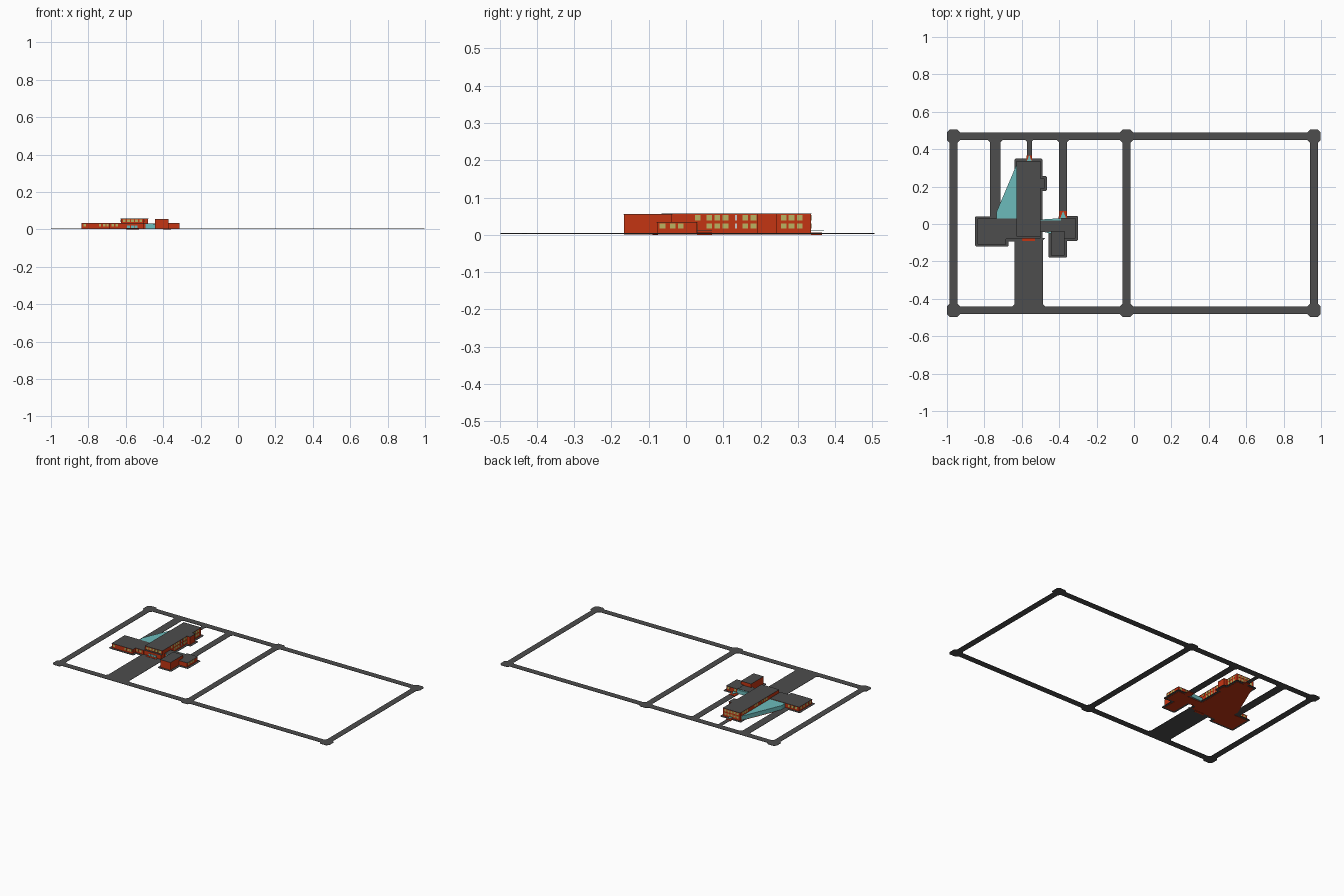
import bpy, bmesh

if "Cube" in bpy.data.objects:
    bpy.data.objects.remove(bpy.data.objects["Cube"])


def material(name, rgb):
    m = bpy.data.materials.new(name)
    m.diffuse_color = (*rgb, 1)
    m.use_nodes = True
    m.node_tree.nodes["Principled BSDF"].inputs["Base Color"].default_value = m.diffuse_color
    return m


BRICK = material("brick", (0.55, 0.035, 0.006))
GREY = material("dark_grey", (0.075, 0.075, 0.075))
GLASS = material("teal_glass", (0.15, 0.5, 0.5))
PANE = material("yellow_pane", (0.5, 0.45, 0.12))
WHITE = material("white", (0.8, 0.8, 0.78))


def prisms(name, outlines, z0, z1, mat):
    """One object made of flat outlines extruded from z0 to z1."""
    bm = bmesh.new()
    for pts in outlines:
        face = bm.faces.new([bm.verts.new((x, y, z0)) for x, y in pts])
        ext = bmesh.ops.extrude_face_region(bm, geom=[face], use_keep_orig=True)
        for v in ext["geom"]:
            if isinstance(v, bmesh.types.BMVert):
                v.co.z = z1
    bmesh.ops.recalc_face_normals(bm, faces=bm.faces)
    me = bpy.data.meshes.new(name)
    bm.to_mesh(me)
    bm.free()
    me.materials.append(mat)
    ob = bpy.data.objects.new(name, me)
    bpy.context.collection.objects.link(ob)
    return ob


def rect(x0, x1, y0, y1):
    return [(x0, y0), (x1, y0), (x1, y1), (x0, y1)]


def octagon(x0, x1, y0, y1, c):
    return [(x0 + c, y0), (x1 - c, y0), (x1, y0 + c), (x1, y1 - c),
            (x1 - c, y1), (x0 + c, y1), (x0, y1 - c), (x0, y0 + c)]


def flared(x0, x1, y0, y1, f0, f1):
    """Strip along y that widens at its ends by f0 and f1."""
    pts = [(x0 - f0, y0), (x1 + f0, y0)]
    pts += [(x1, y0 + f0)] if f0 else []
    pts += [(x1, y1 - f1)] if f1 else []
    pts += [(x1 + f1, y1), (x0 - f1, y1)]
    pts += [(x0, y1 - f1)] if f1 else []
    pts += [(x0, y0 + f0)] if f0 else []
    return pts


# Streets, drawn as thin slabs
LO, HI = 0.0028, 0.0048
RX, RY = (-0.965, -0.04, 0.963), (-0.461, 0.469)
prisms("long_streets", [rect(a + 0.035, b - 0.035, y - 0.021, y + 0.021)
                        for y in RY for a, b in zip(RX, RX[1:])], LO, HI, GREY)
prisms("cross_streets", [rect(x - 0.021, x + 0.021, -0.426, 0.434) for x in RX], LO, HI, GREY)
prisms("street_corners", [octagon(x - 0.035, x + 0.035, y - 0.036, y + 0.036, 0.015)
                          for x in RX for y in RY], LO, HI, GREY)
prisms("driveways", [flared(-0.77, -0.715, 0.037, 0.449, 0, 0.012),
                     flared(-0.573, -0.546, 0.357, 0.449, 0, 0.008),
                     flared(-0.402, -0.357, 0.042, 0.449, 0, 0.012)], LO, HI, GREY)
prisms("front_plaza", [flared(-0.638, -0.487, -0.44, -0.075, 0.012, 0.012)], LO, HI, GREY)

# Building blocks: name, x0, x1, y0, y1, height
BLOCKS = [
    ("main_hall", -0.626, -0.502, -0.064, 0.335, 0.057),
    ("main_porch", -0.626, -0.502, -0.075, -0.064, 0.034),
    ("stair_tower", -0.502, -0.48, 0.19, 0.243, 0.057),
    ("west_wing", -0.836, -0.685, -0.107, 0.027, 0.034),
    ("west_link", -0.685, -0.626, -0.08, 0.027, 0.034),
    ("east_link", -0.502, -0.39, -0.04, 0.018, 0.031),
    ("east_wing", -0.39, -0.313, -0.077, 0.03, 0.034),
    ("east_block", -0.443, -0.372, -0.166, -0.038, 0.055),
]
M = 0.014
for name, x0, x1, y0, y1, h in BLOCKS:
    prisms(name + "_walls", [rect(x0, x1, y0, y1)], 0.0015, h - 0.001, BRICK)
    prisms(name + "_roof", [rect(x0 - 0.0015, x1 + 0.0015, y0 - 0.0015, y1 + 0.0015)],
           h - 0.001, h + 0.0005, GREY)
    # paved apron around each block
    if name != "east_link":
        prisms(name + "_apron", [octagon(x0 - M, x1 + M, y0 - M, y1 + M, 0.006)],
               0.003, 0.005, GREY)

# Triangular atrium and glazed corridor edges
atrium = [(-0.626, 0.025), (-0.626, 0.322), (-0.735, 0.065), (-0.735, 0.025)]
prisms("atrium_floor", [atrium], 0.0015, 0.005, BRICK)
prisms("atrium_glass", [atrium], 0.005, 0.031, GLASS)
prisms("corridor_glass", [[(-0.502, 0.015), (-0.39, 0.015), (-0.39, 0.031), (-0.502, 0.024)],
                          [(-0.502, -0.038), (-0.443, -0.038), (-0.443, -0.052)]],
       0.004, 0.029, GLASS)

# Entrance steps, doors and canopies
prisms("entrance_steps", [rect(-0.575, -0.545, 0.335, 0.365), rect(-0.4, -0.358, 0.03, 0.07),
                          rect(-0.6, -0.53, -0.09, -0.075)], 0, 0.0065, BRICK)
prisms("rear_canopy", [[(-0.573, 0.335), (-0.547, 0.335), (-0.56, 0.37)]], 0.011, 0.013, GLASS)
prisms("east_canopy", [[(-0.395, 0.03), (-0.363, 0.03), (-0.379, 0.07)]], 0.011, 0.013, GLASS)
prisms("front_doors", [rect(x - 0.008, x + 0.008, -0.077, -0.074) for x in (-0.585, -0.565, -0.545)],
       0.0065, 0.02, GLASS)


def windows(name, axis, pos, along, z, mat=PANE, half=0.0075):
    """Row of panes on the wall plane x = pos or y = pos."""
    t = 0.001
    rows = [rect(pos - t, pos + t, a - half, a + half) if axis == "x"
            else rect(a - half, a + half, pos - t, pos + t) for a in along]
    prisms(name, rows, z - 0.007, z + 0.007, mat)


# Windows
side = (0.062, 0.084, 0.106, 0.159, 0.181, 0.262, 0.283, 0.305)
front = (-0.608, -0.586, -0.564, -0.542, -0.52)
for z, tag in ((0.024, "lower"), (0.046, "upper")):
    extra = (0.031,) if tag == "upper" else ()
    windows("main_east_" + tag, "x", -0.502, side + extra, z)
    windows("main_stair_" + tag, "x", -0.502, (0.134,), z, WHITE, 0.003)
    if tag == "upper":
        windows("main_west_" + tag, "x", -0.626, side, z)
        windows("main_front_" + tag, "y", -0.064, front, z)
    windows("main_back_" + tag, "y", 0.335, front, z)
windows("east_wing_side", "x", -0.313, (-0.063, -0.035, -0.014), 0.024)
windows("east_wing_back", "y", 0.03, (-0.375, -0.33), 0.024)
windows("west_wing_front", "y", -0.107, (-0.82, -0.738, -0.715, -0.698), 0.022, half=0.006)
windows("west_link_front", "y", -0.08, (-0.67, -0.648), 0.022, half=0.006)
windows("west_wing_side", "x", -0.836, (-0.085, -0.055, -0.025, 0.005), 0.022)
windows("west_wing_back", "y", 0.027, (-0.815, -0.79, -0.765), 0.022)
